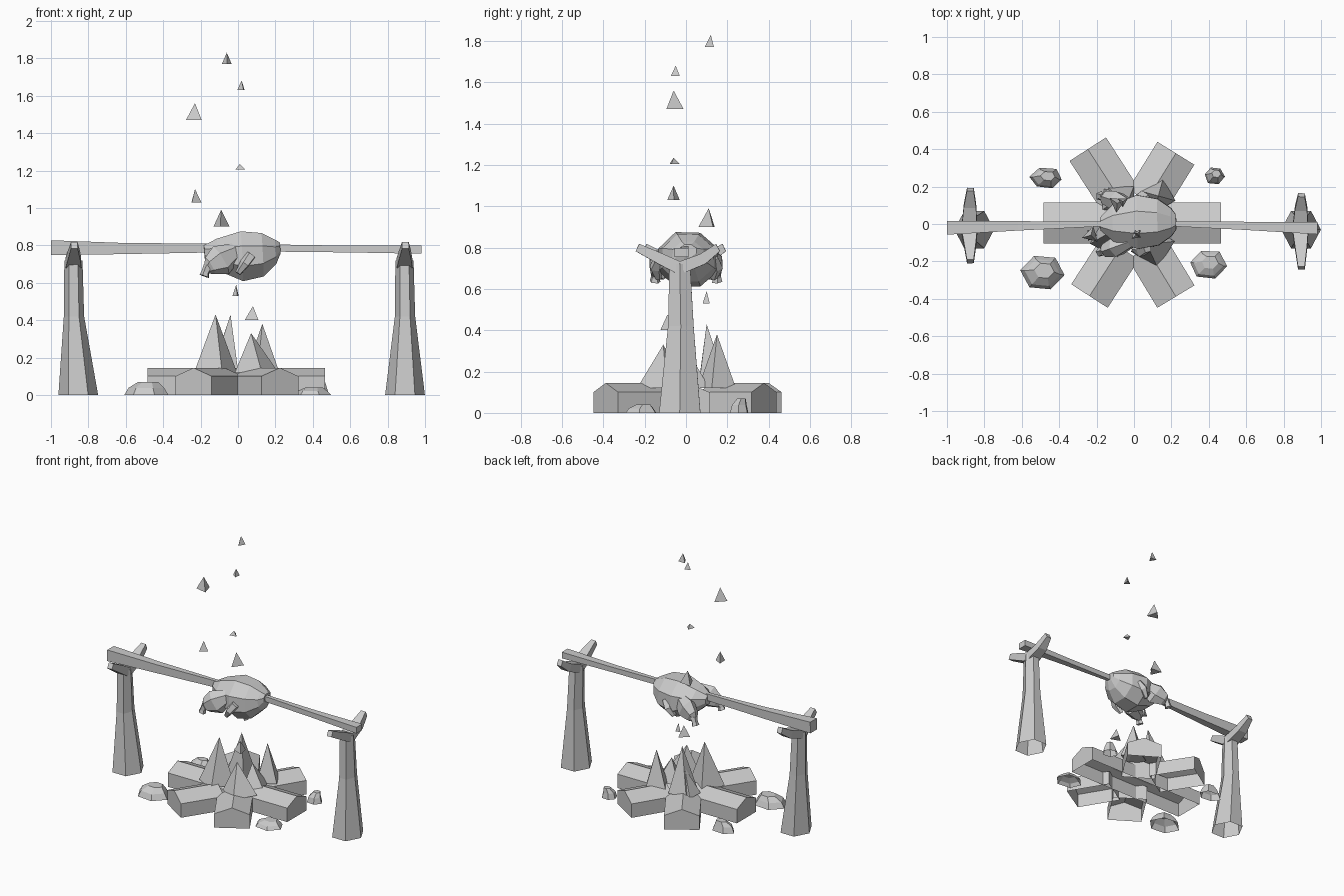
import bpy, bmesh, math, random
from mathutils import Vector, Quaternion

random.seed(4)
cube = bpy.data.objects.get("Cube")
if cube:
    bpy.data.objects.remove(cube)

grey = bpy.data.materials.new("plain_grey")
grey.use_nodes = True
grey.diffuse_color = (0.6, 0.6, 0.6, 1)
grey.node_tree.nodes["Principled BSDF"].inputs["Base Color"].default_value = (0.6, 0.6, 0.6, 1)


def finish(name, bm):
    """Make the object; parts standing on the ground are open underneath."""
    bmesh.ops.recalc_face_normals(bm, faces=bm.faces)
    ground = [f for f in bm.faces if all(abs(v.co.z) < 0.001 for v in f.verts)]
    bmesh.ops.delete(bm, geom=ground, context='FACES_ONLY')
    mesh = bpy.data.meshes.new(name)
    bm.to_mesh(mesh)
    bm.free()
    mesh.materials.append(grey)
    obj = bpy.data.objects.new(name, mesh)
    bpy.context.collection.objects.link(obj)


def loft(name, stations, sides=4, turn=0.0, jitter=0.0, upright=False):
    """Skin rings (x, y, z, half_width, half_height) placed along a path."""
    bm = bmesh.new()
    axis = Vector(stations[-1][:3]) - Vector(stations[0][:3])
    rot = Quaternion() if upright else axis.to_track_quat('Z', 'Y')
    grow = 1 / math.cos(math.pi / sides)
    wobble = [grow * (1 + random.uniform(-jitter, jitter)) for _ in range(sides)]
    rings = []
    for x, y, z, a, b in stations:
        ring = []
        for i, k in enumerate(wobble):
            t = math.tau * (i + 0.5) / sides + turn
            p = Vector((a * k * math.cos(t), b * k * math.sin(t), 0))
            ring.append(bm.verts.new(Vector((x, y, z)) + rot @ p))
        rings.append(ring)
    for low, high in zip(rings, rings[1:]):
        for i in range(sides):
            j = (i + 1) % sides
            bm.faces.new((low[i], low[j], high[j], high[i]))
    bm.faces.new(rings[0])
    bm.faces.new(rings[-1])
    finish(name, bm)


def spike(name, x, y, base, tip, radius, sides, turn, lean=(0, 0)):
    """Pointed pyramid with its tip above (x, y)."""
    bm = bmesh.new()
    ring = []
    for i in range(sides):
        t = math.tau * i / sides + turn
        ring.append(bm.verts.new((x + lean[0] + radius * math.cos(t),
                                  y + lean[1] + radius * math.sin(t), base)))
    top = bm.verts.new((x, y, tip))
    bm.faces.new(ring)
    for i in range(sides):
        bm.faces.new((ring[i], ring[(i + 1) % sides], top))
    finish(name, bm)


def log(name, start, end, half=0.116):
    """Log with upright sides and a ridged top."""
    bm = bmesh.new()
    a, b = Vector((*start, 0)), Vector((*end, 0))
    d = (b - a).normalized()
    side = Vector((-d.y, d.x, 0)) * half
    profile = [(-1, 0), (1, 0), (1, 0.1), (0, 0.145), (-1, 0.1)]
    ends = [[bm.verts.new(p + side * u + Vector((0, 0, h))) for u, h in profile] for p in (a, b)]
    for i in range(len(profile)):
        j = (i + 1) % len(profile)
        bm.faces.new((ends[0][i], ends[0][j], ends[1][j], ends[1][i]))
    for ring in ends:
        bm.faces.new(ring)
    finish(name, bm)


# Logs of the fire
log("long_log", (-0.485, 0.005), (0.465, 0.005), 0.11)
for name, x, y in (("back_right_log", -0.247, 0.40), ("back_left_log", 0.224, 0.378),
                   ("front_right_log", -0.238, -0.385), ("front_left_log", 0.224, -0.388)):
    log(name, (x, y), (x * 0.3, y * 0.33))

# Flames
flames = [
    (-0.12, -0.04, 0.43, 0.12, (0, -0.03)),
    (-0.04, 0.10, 0.43, 0.10, (-0.03, 0.03)),
    (0.13, 0.15, 0.38, 0.095, (0, 0)),
    (0.07, -0.11, 0.33, 0.12, (0.03, -0.01)),
    (-0.08, 0.13, 0.30, 0.08, (-0.03, 0)),
    (0.10, 0.02, 0.28, 0.10, (0.02, 0)),
]
for n, (x, y, tip, r, lean) in enumerate(flames):
    spike(f"flame_{n + 1}", x, y, 0.12, tip, r, 4, 0.3 + n * 0.5, lean)

# Drifting sparks
sparks = [
    (-0.06, 0.12, 1.77, 1.83, 0.03),
    (0.02, -0.05, 1.63, 1.68, 0.025),
    (-0.23, -0.06, 1.47, 1.56, 0.05),
    (0.01, -0.06, 1.205, 1.235, 0.03),
    (-0.23, -0.06, 1.03, 1.10, 0.035),
    (-0.09, 0.11, 0.90, 0.99, 0.05),
    (-0.01, 0.10, 0.53, 0.59, 0.02),
    (0.08, -0.09, 0.40, 0.475, 0.045),
]
for n, (x, y, low, high, r) in enumerate(sparks):
    spike(f"spark_{n + 1}", x, y, low, high, r, 3, math.pi / 6 + n * 0.4)

# Stones around the fire
stones = [
    (-0.49, -0.26, 0.105, 0.09, 0.07),
    (-0.47, 0.245, 0.075, 0.05, 0.07),
    (0.43, 0.26, 0.047, 0.042, 0.07),
    (0.395, -0.215, 0.085, 0.07, 0.04),
]
for n, (x, y, a, b, h) in enumerate(stones):
    loft(f"stone_{n + 1}", [(x, y, 0, a, b), (x, y, h * 0.55, a * 0.8, b * 0.8),
                            (x + 0.01, y + 0.01, h, a * 0.45, b * 0.45)], 6, 0.4, 0.08, True)

# Forked posts: base, waist and top, with two prongs each
for lr, x_base, x, tips in (("right", -0.854, -0.88, (-0.21, 0.195)),
                            ("left", 0.893, 0.89, (-0.245, 0.165))):
    loft(f"{lr}_post", [(x_base, -0.03, 0, 0.092, 0.10), (x + 0.003, -0.025, 0.42, 0.047, 0.062),
                        (x, -0.03, 0.72, 0.042, 0.05)], 6, 0.52, upright=True)
    for tip, fb in zip(tips, ("front", "back")):
        toward = 1 if tip > 0 else -1
        loft(f"{lr}_{fb}_prong", [(x, -0.03 + toward * 0.01, 0.705, 0.042, 0.03),
                                  (x + 0.003, tip * 0.5, 0.745, 0.033, 0.027),
                                  (x + 0.005, tip - toward * 0.01, 0.80, 0.018, 0.02)])

# Spit pole, slim in the middle
loft("spit", [(-1, -0.02, 0.787, 0.037, 0.04), (-0.62, -0.01, 0.783, 0.025, 0.03),
              (-0.18, 0, 0.785, 0.013, 0.024), (0.22, 0, 0.785, 0.013, 0.019),
              (0.6, -0.01, 0.78, 0.022, 0.018), (0.98, -0.022, 0.777, 0.033, 0.022)])

# Roasting bird
loft("bird_body", [(-0.18, 0, 0.765, 0.035, 0.035), (-0.11, 0.005, 0.75, 0.10, 0.085),
                   (0.02, 0.01, 0.742, 0.145, 0.132), (0.13, 0.01, 0.75, 0.125, 0.115),
                   (0.20, 0.01, 0.765, 0.075, 0.065), (0.225, 0.01, 0.785, 0.04, 0.03)], 8, 0, 0.03)
for s, fb in ((-1, "front"), (1, "back")):
    loft(f"{fb}_thigh", [(-0.01, s * 0.09, 0.77, 0.03, 0.04), (-0.09, s * 0.12, 0.72, 0.05, 0.075),
                         (-0.15, s * 0.14, 0.69, 0.035, 0.045), (-0.17, s * 0.14, 0.67, 0.015, 0.02)], 6)
    loft(f"{fb}_shank", [(-0.16, s * 0.145, 0.69, 0.02, 0.02), (-0.175, s * 0.15, 0.655, 0.017, 0.017),
                         (-0.18, s * 0.15, 0.635, 0.022, 0.022)], 5)
    loft(f"{fb}_wing", [(0.07, s * 0.12, 0.75, 0.03, 0.025), (0.035, s * 0.145, 0.70, 0.028, 0.022),
                        (0.0, s * 0.135, 0.65, 0.013, 0.013)], 5)
